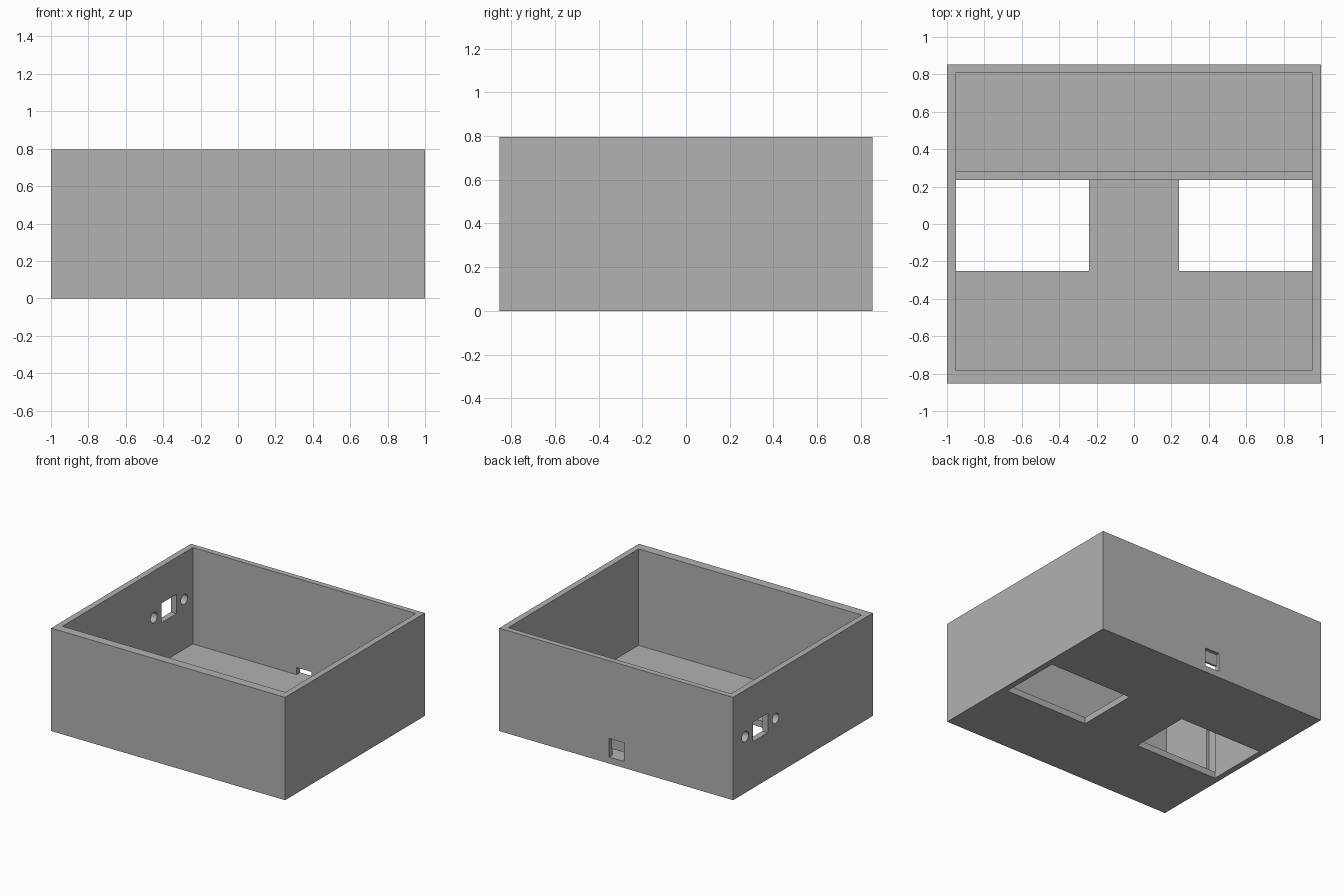
import bpy
import math

cube = bpy.data.objects.get("Cube")
if cube:
    bpy.data.objects.remove(cube, do_unlink=True)

grey = bpy.data.materials.new("plain grey")
grey.use_nodes = True
grey.diffuse_color = (0.445, 0.445, 0.445, 1)
grey.node_tree.nodes["Principled BSDF"].inputs["Base Color"].default_value = grey.diffuse_color

X, Y, H = 1.0, 0.853, 0.795          # outer half sizes and height
IN_X, IN_FRONT, IN_BACK = 0.953, -0.782, 0.81
FLOOR = 0.05


def box(name, x, y, z):
    """Box from three (low, high) ranges."""
    bpy.ops.mesh.primitive_cube_add(size=1, location=[(a + b) / 2 for a, b in (x, y, z)])
    ob = bpy.context.object
    ob.name = name
    ob.scale = [b - a for a, b in (x, y, z)]
    bpy.ops.object.transform_apply(location=True, rotation=True, scale=True)
    ob.data.materials.append(grey)
    return ob


def cut(target, cutter):
    """Subtract the cutter from the target and discard it."""
    cutter.hide_render = True
    mod = target.modifiers.new("cut", 'BOOLEAN')
    mod.operation = 'DIFFERENCE'
    mod.solver = 'EXACT'
    mod.object = cutter
    bpy.context.view_layer.objects.active = target
    bpy.ops.object.modifier_apply(modifier=mod.name)
    bpy.data.objects.remove(cutter, do_unlink=True)


# Open-topped case
case = box("case", (-X, X), (-Y, Y), (0, H))
cut(case, box("cavity", (-IN_X, IN_X), (IN_FRONT, IN_BACK), (FLOOR, H + 0.2)))

# Two windows in the floor
for low, high in ((-IN_X, -0.24), (0.24, IN_X)):
    cut(case, box("floor_window", (low, high), (-0.25, 0.236), (-0.1, FLOOR + 0.1)))

# Socket recess in the back wall, with a low slot right through
cut(case, box("socket_recess", (-0.067, 0.06), (0.826, 1), (0.05, 0.195)))
cut(case, box("socket_slot", (-0.067, 0.06), (0.7, 1), (0.05, 0.105)))

# Square port in the side wall between two screw holes
PORT_Y, PORT_Z = 0.52, 0.435
cut(case, box("port", (-1.1, -0.9), (PORT_Y - 0.09, PORT_Y + 0.09),
              (PORT_Z - 0.075, PORT_Z + 0.075)))
for side in (-1, 1):
    bpy.ops.mesh.primitive_cylinder_add(
        vertices=32, radius=0.04, depth=0.3,
        location=(-X, PORT_Y + side * 0.185, PORT_Z), rotation=(0, math.pi / 2, 0))
    hole = bpy.context.object
    hole.data.materials.append(grey)
    cut(case, hole)

# Shallow pocket inside the same wall
cut(case, box("wall_pocket", (-IN_X - 0.02, -0.9), (-0.34, -0.25), (FLOOR, 0.5)))

# Low rib across the floor behind the windows
box("floor_rib", (-IN_X, IN_X), (0.236, 0.28), (FLOOR, 0.14))
